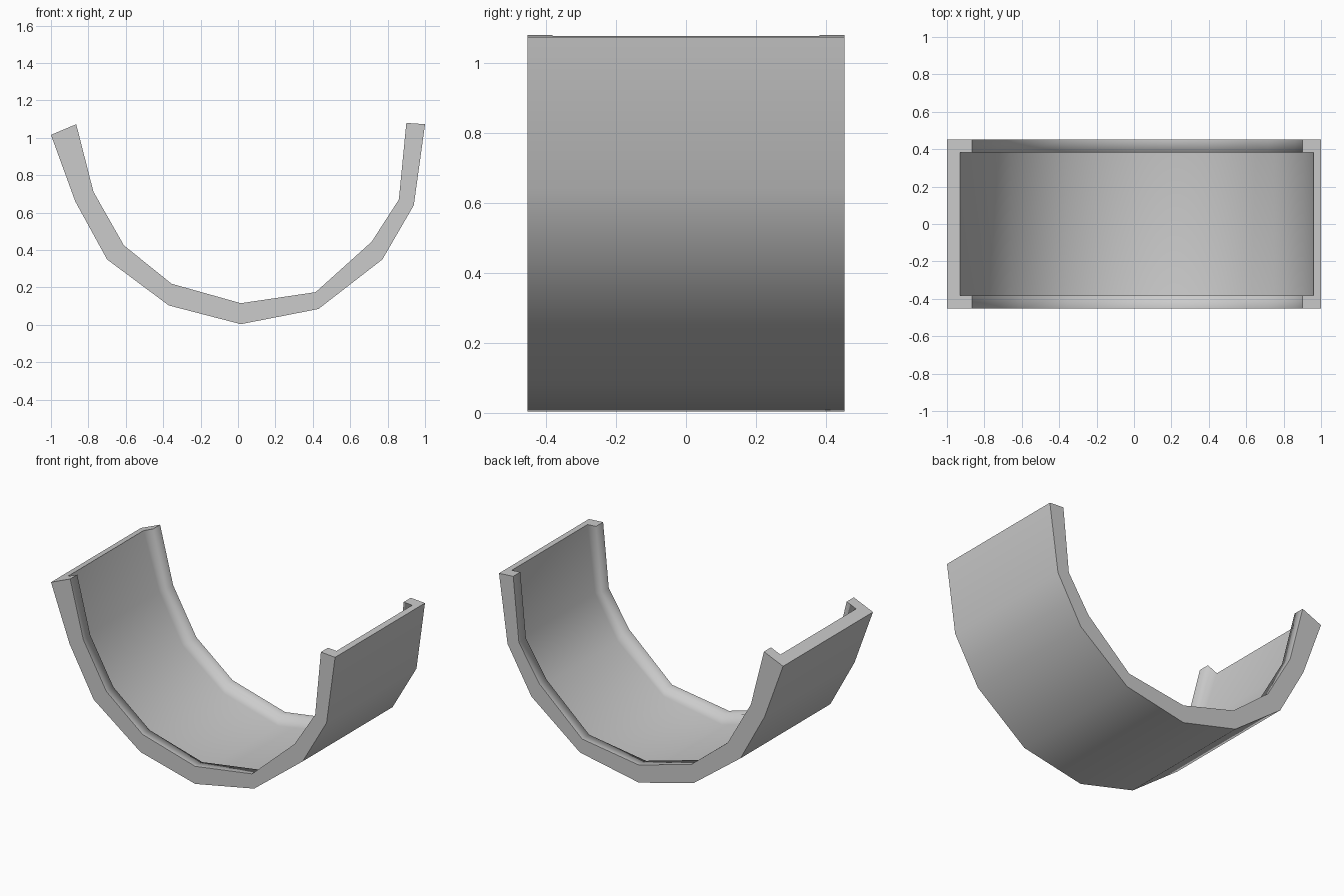
import bpy
import bmesh
from mathutils import Vector

cube = bpy.data.objects.get("Cube")
if cube:
    bpy.data.objects.remove(cube, do_unlink=True)

HALF_WIDTH = 0.452   # outer side of the rims
HALF_FLOOR = 0.381   # inner side of the rims

# Arc profile in x, z: outer skin and top of the rims
outer = [(-1, 1.016), (-0.87, 0.66), (-0.7, 0.35), (-0.37, 0.104), (0.015, 0.004),
         (0.43, 0.085), (0.772, 0.35), (0.94, 0.64), (1, 1.073)]
rim = [(-0.865, 1.073), (-0.773, 0.712), (-0.61, 0.425), (-0.355, 0.22), (0.015, 0.116),
       (0.415, 0.175), (0.715, 0.445), (0.86, 0.67), (0.9, 1.08)]


def section(bm, o, r, depth):
    """One channel-shaped cross-section: outer skin, two rims, sunken floor."""
    o, r = Vector(o), Vector(r)
    f = o.lerp(r, depth)
    half = [(o, HALF_WIDTH), (r, HALF_WIDTH), (r, HALF_FLOOR), (f, HALF_FLOOR)]
    points = [(p, -y) for p, y in half] + [(p, y) for p, y in reversed(half)]
    return [bm.verts.new((p.x, y, p.y)) for p, y in points]


# Curved channel swept along the arc
bm = bmesh.new()
last = len(outer) - 1
rings = [section(bm, o, r, 0.51 - 0.11 * i / last)
         for i, (o, r) in enumerate(zip(outer, rim))]
for a, b in zip(rings, rings[1:]):
    for k in range(8):
        n = (k + 1) % 8
        bm.faces.new((a[k], a[n], b[n], b[k]))

# Flat ends
caps = [bm.faces.new(rings[0]), bm.faces.new(rings[-1])]
bmesh.ops.recalc_face_normals(bm, faces=bm.faces[:])

# Smooth skins, with sharp borders around the sides and ends
for face in bm.faces:
    face.smooth = True
for cap in caps:
    for edge in cap.edges:
        edge.smooth = False
for a, b in zip(rings, rings[1:]):
    for k in (0, 1, 6, 7):
        bm.edges.get((a[k], b[k])).smooth = False

mesh = bpy.data.meshes.new("curved_channel")
bm.to_mesh(mesh)
bm.free()
channel = bpy.data.objects.new("curved_channel", mesh)
bpy.context.collection.objects.link(channel)

# Let the broad floor dominate the shading at the rims
weighted = channel.modifiers.new("weighted_normals", 'WEIGHTED_NORMAL')
weighted.keep_sharp = True

# Plain grey
grey = bpy.data.materials.new("plain_grey")
grey.use_nodes = True
colour = (0.6, 0.6, 0.6, 1)
grey.diffuse_color = colour
grey.node_tree.nodes["Principled BSDF"].inputs["Base Color"].default_value = colour
mesh.materials.append(grey)
